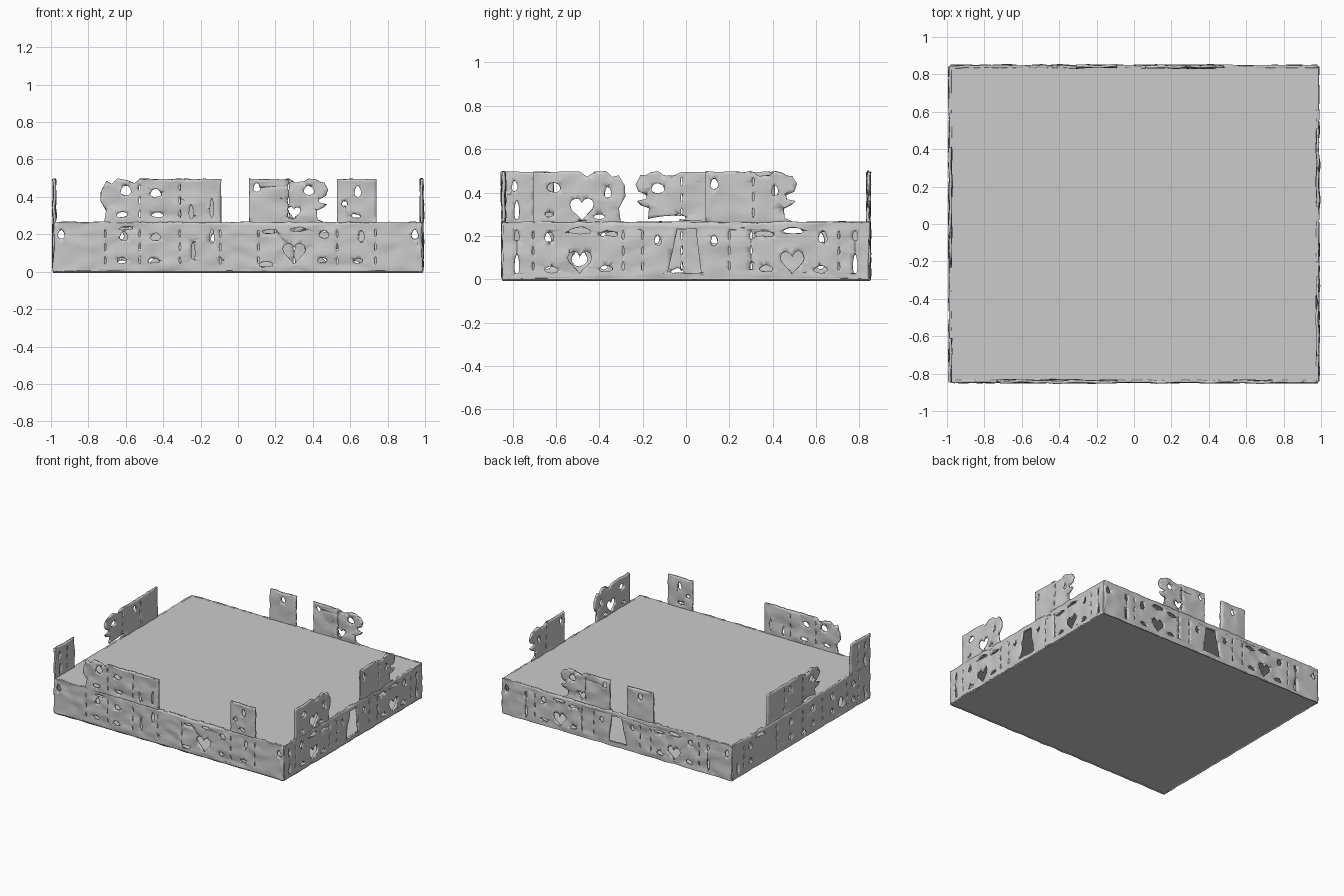
import bpy, bmesh
from math import sin, cos, tau
from mathutils import Vector, noise

X, Y, TOP = 0.982, 0.842, 0.265


def plate(name, z, t):
    bpy.ops.mesh.primitive_cube_add(size=1, location=(0, 0, z))
    o = bpy.context.object
    o.name = name
    o.scale = (1.972, 1.692, t)


def oval(u, z, w, h, n=12):
    # teardrop-like opening
    return [(u + w / 2 * cos(i * tau / n) * (1 - 0.3 * sin(i * tau / n)),
             z + h / 2 * sin(i * tau / n)) for i in range(n)]


def heart(u, z, s=0.11):
    pts = []
    for i in range(20):
        a = i * tau / 20
        pts.append((u + s * sin(a) ** 3 / 2,
                    z + s * (13 * cos(a) - 5 * cos(2 * a) - 2 * cos(3 * a) - cos(4 * a)) / 30))
    return pts


def slits(seams, z0, z1):
    # dashed seams between the carved boards
    out, h = [], (z1 - z0) / 3
    for u in seams:
        out += [oval(u, z0 + h * (k + 0.5), 0.009, h * 0.6, 8) for k in range(3)]
    return out


def sheet(name, side, outline, holes):
    # thin wavy carved board: filled outline with holes, cut into a grid, rippled
    bm = bmesh.new()
    edges = []
    for loop in [outline] + holes:
        vs = [bm.verts.new((u, z, 0)) for u, z in loop]
        edges += [bm.edges.new((vs[i - 1], vs[i])) for i in range(len(vs))]
    bmesh.ops.triangle_fill(bm, use_beauty=True, use_dissolve=False,
                            edges=edges, normal=(0, 0, 1))
    for axis, count, start in ((0, 66, -0.99), (1, 17, 0.0)):
        for k in range(count):
            co, no = Vector(), Vector()
            co[axis], no[axis] = start + 0.03 * k, 1
            bmesh.ops.bisect_plane(bm, geom=bm.verts[:] + bm.edges[:] + bm.faces[:],
                                   plane_co=co, plane_no=no)
    seed = {"front": 0, "right": 7, "back": 13, "left": 21}[side]
    for v in bm.verts:
        u, z = v.co.x, v.co.y
        d = 0.009 * noise.noise((u * 11, z * 15, seed))
        if z > 0.01:
            z += 0.006 * noise.noise((u * 24, z * 24, seed + 3))
        v.co = {"front": (u, d - Y, z), "back": (u, Y + d, z),
                "right": (X + d, u, z), "left": (d - X, u, z)}[side]
    me = bpy.data.meshes.new(name)
    bm.to_mesh(me)
    bm.free()
    o = bpy.data.objects.new(name, me)
    bpy.context.collection.objects.link(o)
    m = o.modifiers.new("thickness", "SOLIDIFY")
    m.thickness, m.offset = 0.014, 0
    bpy.context.view_layer.objects.active = o
    o.select_set(True)
    bpy.ops.object.shade_smooth_by_angle()
    o.select_set(False)


# scalloped end profile (outward distance, height), bottom to top
BLOOM = [(0.2, 0.262), (0.155, 0.28), (0.15, 0.33), (0.19, 0.345), (0.205, 0.36), (0.165, 0.37),
         (0.16, 0.39), (0.2, 0.405), (0.212, 0.44), (0.19, 0.475), (0.165, 0.48),
         (0.14, 0.495), (0.11, 0.498), (0.085, 0.48), (0.04, 0.475), (0.0, 0.495)]
SOFT = [(0.19, 0.262), (0.18, 0.33), (0.21, 0.38), (0.208, 0.43), (0.18, 0.48), (0.15, 0.47),
        (0.12, 0.5), (0.07, 0.49), (0.03, 0.475), (0.0, 0.495)]


def raised(name, side, a, b, holes=(), seams=(), left=None, right=None):
    # raised board from a to b; optional scalloped profile at either end
    out = []
    if right:
        out += [(b - 0.21 + d, z) for d, z in right]
    else:
        out += [(b, 0.262), (b, 0.495)]
    if left:
        out += [(a + 0.21 - d, z) for d, z in reversed(left)]
    else:
        out += [(a, 0.495), (a, 0.262)]
    sheet(name, side, out, list(holes) + slits(seams, 0.275, 0.485))


def lower(name, side, half, holes, seams):
    sheet(name, side, [(-half, 0), (half, 0), (half, TOP), (-half, TOP)],
          list(holes) + slits(seams, 0.025, 0.24))


# hollow platform
plate("base_plate", 0.0075, 0.015)
plate("deck_plate", TOP - 0.0075, 0.015)

# lower side boards
pairs = [oval(u, 0.2, 0.035, 0.05) for u in (-0.945, 0.945)]
lower("front_lower_board", "front", 0.982, pairs + [
    heart(0.3, 0.105, 0.12), oval(0.32, 0.228, 0.08, 0.025), oval(-0.6, 0.23, 0.07, 0.018),
    oval(-0.61, 0.19, 0.04, 0.05), oval(-0.62, 0.06, 0.05, 0.03), oval(-0.44, 0.185, 0.05, 0.04),
    oval(-0.45, 0.06, 0.06, 0.03), oval(-0.24, 0.11, 0.02, 0.1), oval(-0.14, 0.19, 0.025, 0.08),
    oval(0.17, 0.215, 0.08, 0.02), oval(0.15, 0.04, 0.07, 0.03), oval(0.46, 0.2, 0.05, 0.04),
    oval(0.45, 0.06, 0.05, 0.03), oval(0.66, 0.19, 0.03, 0.06), oval(0.64, 0.06, 0.05, 0.025)],
    [-0.71, -0.525, -0.31, -0.095, 0.11, 0.53, 0.735])

gap_back = [(-0.085, 0.03), (0.07, 0.03), (0.045, 0.23), (-0.04, 0.23)]


def hearts_wall(name, side, half, extra):
    h = [gap_back]
    for s in (-1, 1):
        h += [heart(s * 0.49, 0.085, 0.11), oval(s * 0.49, 0.225, 0.1, 0.03),
              oval(s * 0.63, 0.195, 0.04, 0.05), oval(s * 0.62, 0.045, 0.06, 0.03),
              oval(s * 0.36, 0.21, 0.09, 0.025), oval(s * 0.37, 0.05, 0.06, 0.03),
              oval(s * 0.78, 0.07, 0.022, 0.1), oval(s * 0.78, 0.2, 0.022, 0.05),
              oval(s * 0.13, 0.18, 0.03, 0.05)]
    lower(name, side, half, h + extra, [-0.705, -0.29, -0.2, 0.2, 0.3, 0.705])


hearts_wall("right_lower_board", "right", 0.842, [])
hearts_wall("back_lower_board", "back", 0.982, pairs)

lower("left_lower_board", "left", 0.842, [
    oval(u, z, 0.035, 0.05) for u in (-0.64, -0.38, -0.14, 0.13, 0.62) for z in (0.07, 0.19)] + [
    oval(-0.78, 0.07, 0.022, 0.1), oval(0.78, 0.07, 0.022, 0.1), oval(0.5, 0.225, 0.1, 0.03),
    oval(-0.04, 0.035, 0.06, 0.03), oval(-0.49, 0.1, 0.07, 0.08)],
    [-0.7, -0.56, -0.26, -0.02, 0.3, 0.7])

# raised boards, front
raised("front_raised_left", "front", -0.735, -0.09, [
    oval(-0.6, 0.435, 0.055, 0.055), oval(-0.62, 0.305, 0.055, 0.03), oval(-0.44, 0.42, 0.06, 0.045),
    oval(-0.43, 0.305, 0.06, 0.03), oval(-0.25, 0.32, 0.022, 0.08), oval(-0.14, 0.34, 0.02, 0.1)],
    [-0.525, -0.31], left=SOFT)
raised("front_raised_right", "front", 0.53, 0.74, [
    oval(0.64, 0.43, 0.035, 0.06), oval(0.63, 0.3, 0.05, 0.025), oval(0.57, 0.365, 0.03, 0.03)])

# raised boards, back
raised("back_raised_left", "back", -0.31, -0.09, [oval(-0.2, 0.44, 0.035, 0.05)])
raised("back_raised_right", "back", 0.06, 0.48, [
    oval(0.1, 0.45, 0.035, 0.05), oval(0.38, 0.435, 0.055, 0.05), heart(0.3, 0.32, 0.07)],
    [0.27], right=BLOOM)

# raised boards, right
raised("right_raised_front", "right", -0.705, -0.28, [
    heart(-0.48, 0.33, 0.11), oval(-0.61, 0.425, 0.06, 0.045), oval(-0.63, 0.3, 0.04, 0.025),
    oval(-0.36, 0.4, 0.03, 0.05), oval(-0.4, 0.29, 0.05, 0.025)], right=SOFT)
raised("right_raised_back", "right", 0.09, 0.51, [
    oval(0.13, 0.44, 0.035, 0.05), oval(0.41, 0.41, 0.03, 0.05)], [0.31], right=BLOOM)

# raised boards, left
raised("left_raised_front", "left", -0.845, -0.61, [
    oval(-0.78, 0.32, 0.022, 0.09), oval(-0.79, 0.43, 0.025, 0.05)], [-0.7])
raised("left_raised_middle", "left", -0.23, 0.41, [
    oval(-0.13, 0.42, 0.06, 0.05), oval(-0.03, 0.285, 0.06, 0.03), oval(0.13, 0.44, 0.035, 0.05)],
    [-0.02, 0.2], left=BLOOM)
